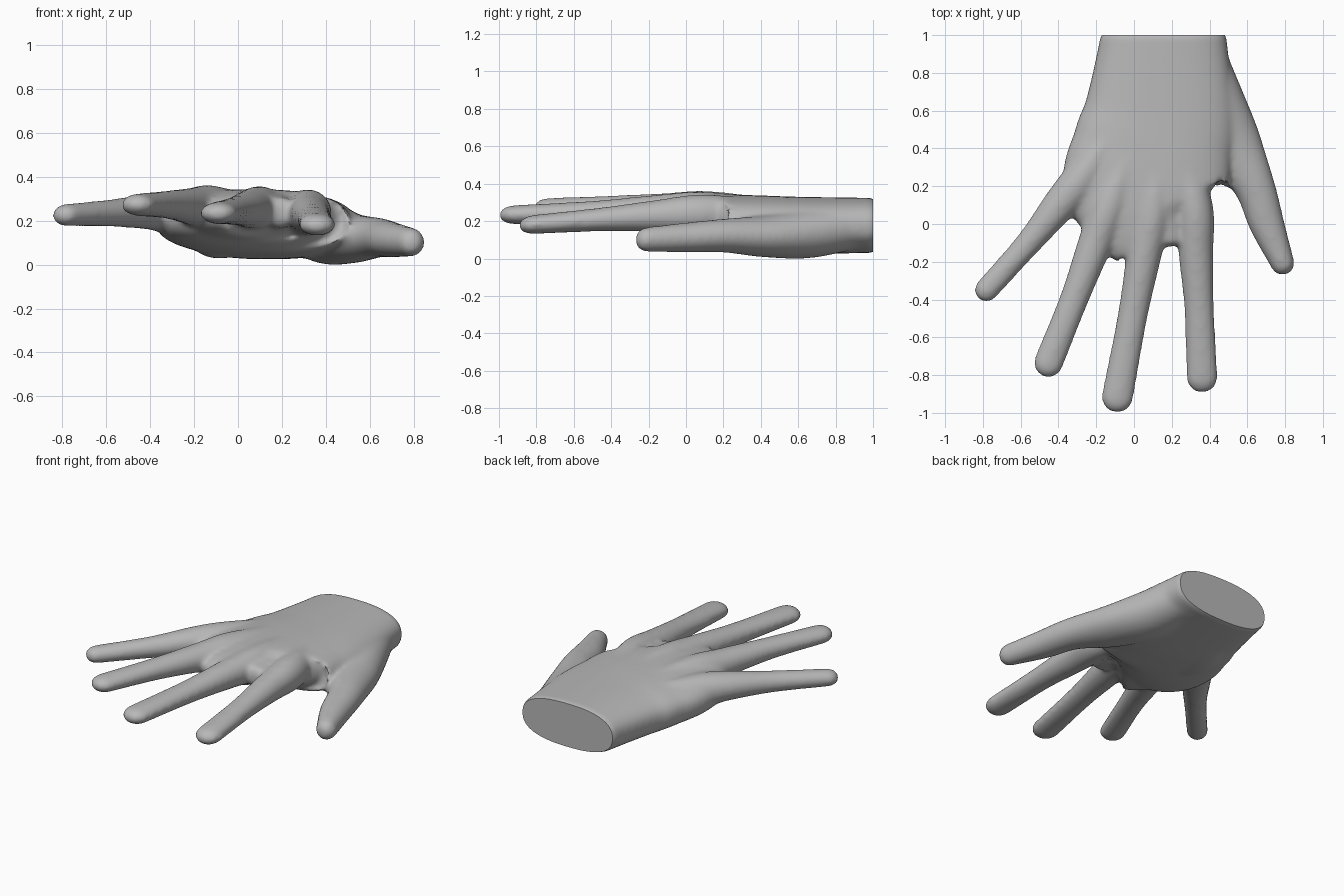
import bpy, bmesh, math
from mathutils import Vector

if "Cube" in bpy.data.objects:
    bpy.data.objects.remove(bpy.data.objects["Cube"])

skin = bpy.data.materials.new("plain grey")
skin.diffuse_color = (0.48, 0.48, 0.48, 1)
skin.use_nodes = True
skin.node_tree.nodes["Principled BSDF"].inputs["Base Color"].default_value = skin.diffuse_color


def spline(pts, steps):
    """Catmull-Rom samples through tuples of numbers."""
    p = [Vector(q) for q in pts]
    p = [2 * p[0] - p[1]] + p + [2 * p[-1] - p[-2]]
    out = []
    for i in range(1, len(p) - 2):
        a, b, c, d = p[i - 1:i + 3]
        for s in range(steps):
            t = s / steps
            out.append(0.5 * (2 * b + (c - a) * t + (2 * a - 5 * b + 4 * c - d) * t * t
                              + (3 * b - a - 3 * c + d) * t ** 3))
    return out + [p[-2]]


def add_tube(bm, pts, cap, power=2.0, steps=8, n=40):
    """Loft of upright oval sections (x, y, z, half width, half height) with a rounded tip."""
    secs = spline(pts, steps)
    end = secs[-1]
    d = Vector((end - secs[-2])[:3]).normalized()
    for k in range(1, 8):
        a = k / 8 * math.pi / 2
        c = Vector(end[:3]) + d * cap * math.sin(a)
        secs.append(Vector((*c, end[3] * math.cos(a), end[4] * math.cos(a))))
    rings = []
    for i, s in enumerate(secs):
        e, f = secs[max(i - 1, 0)], secs[min(i + 1, len(secs) - 1)]
        t = Vector((f[0] - e[0], f[1] - e[1], 0)).normalized()
        side = Vector((-t.y, t.x, 0))
        ring = []
        for j in range(n):
            a = 2 * math.pi * j / n
            u, v = math.cos(a), math.sin(a)
            u = math.copysign(abs(u) ** (2 / power), u)
            v = math.copysign(abs(v) ** (2 / power), v)
            ring.append(bm.verts.new(Vector(s[:3]) + side * u * s[3] + Vector((0, 0, v * s[4]))))
        rings.append(ring)
    for r, q in zip(rings, rings[1:]):
        for j in range(n):
            bm.faces.new((r[j], r[(j + 1) % n], q[(j + 1) % n], q[j]))
    bm.faces.new(rings[0][::-1])
    bm.faces.new(rings[-1])


def add_finger(bm, knuckle, web, middle, tip, tip_width):
    """Finger with a shared taper; its root runs back into the palm."""
    root = Vector(knuckle).lerp(Vector((.15, .85, .22)), .4)
    path = [root, knuckle, web, middle, tip]
    widths = (.08, .10, .092, .5 * tip_width + .037, tip_width)
    heights = (.095, .105, .086, .064, .051)
    add_tube(bm, [(*p, w, h) for p, w, h in zip(path, widths, heights)], tip_width)


bm = bmesh.new()

# Palm and wrist
palm = [(.157, 1.15, .19, .333, .147), (.157, 1.0, .19, .333, .147), (.138, .6, .19, .40, .153),
        (.10, .4, .198, .425, .152), (.065, .2, .213, .44, .142), (.10, .06, .234, .345, .118),
        (.13, .02, .245, .29, .095)]
add_tube(bm, palm, .05, 2.5)

# Heel of the hand under the little finger side
add_tube(bm, [(-.02, .85, .18, .11, .11), (-.09, .5, .16, .14, .12), (-.05, .2, .185, .12, .1)], .1)

# Web between the two longest inner fingers
add_tube(bm, [(.18, .15, .25, .09, .09), (.19, -.09, .25, .07, .07)], .03)

# Four fingers
add_finger(bm, (-.27, .25, .245), (-.388, .108, .255), (-.56, -.102, .248), (-.782, -.35, .238), .064)
add_finger(bm, (-.13, .10, .27), (-.205, -.10, .277), (-.318, -.40, .285), (-.453, -.735, .285), .079)
add_finger(bm, (.10, .08, .265), (.05, -.18, .265), (-.01, -.50, .257), (-.088, -.916, .247), .085)
add_finger(bm, (.32, .08, .25), (.328, -.16, .24), (.345, -.45, .222), (.36, -.812, .195), .084)

# Thumb and its fleshy base
add_tube(bm, [(.33, .92, .185, .145, .12), (.41, .66, .15, .17, .135), (.52, .42, .132, .158, .112),
              (.637, .20, .135, .11, .09), (.703, 0, .125, .094, .08), (.787, -.21, .115, .064, .066)],
         .062)
bmesh.ops.recalc_face_normals(bm, faces=bm.faces)

me = bpy.data.meshes.new("hand")
bm.to_mesh(me)
bm.free()
hand = bpy.data.objects.new("hand", me)
bpy.context.collection.objects.link(hand)

# Fuse all parts into one skin and soften the joins
rm = hand.modifiers.new("fuse", 'REMESH')
rm.mode = 'VOXEL'
rm.voxel_size = .013
sm = hand.modifiers.new("soften", 'SMOOTH')
sm.factor = .5
sm.iterations = 18
fused = bpy.data.meshes.new_from_object(
    hand.evaluated_get(bpy.context.evaluated_depsgraph_get()))
hand.modifiers.clear()
hand.data = fused

# Flat cut at the wrist with a small rounded rim
bm = bmesh.new()
bm.from_mesh(fused)
bmesh.ops.bisect_plane(bm, geom=bm.verts[:] + bm.edges[:] + bm.faces[:],
                       plane_co=(0, 1, 0), plane_no=(0, 1, 0), clear_outer=True)
rim = [e for e in bm.edges if e.is_boundary]
bmesh.ops.holes_fill(bm, edges=rim, sides=0)
low = min(v.co.z for v in bm.verts)
for v in bm.verts:
    k = max(0, (v.co.y - .97) / .03) ** 2
    v.co.x += (.157 - v.co.x) * .02 * k
    v.co.z += (.19 - v.co.z) * .04 * k - low
bm.to_mesh(fused)
bm.free()

fused.materials.clear()
fused.materials.append(skin)
bpy.context.view_layer.objects.active = hand
hand.select_set(True)
bpy.ops.object.shade_smooth_by_angle(angle=math.radians(40))
